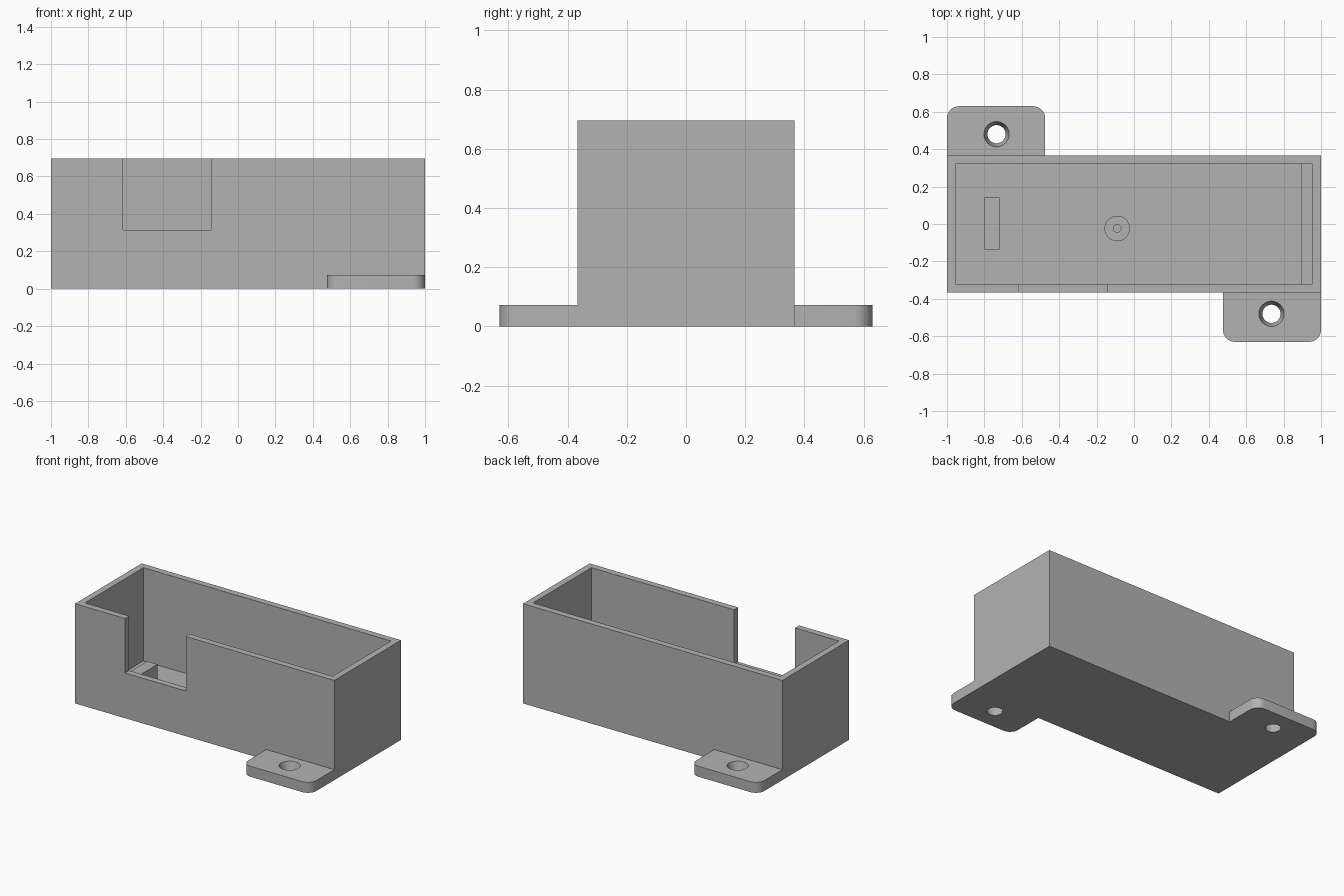
import bpy
import bmesh
from math import cos, sin, pi, radians

if "Cube" in bpy.data.objects:
    bpy.data.objects.remove(bpy.data.objects["Cube"], do_unlink=True)

grey = bpy.data.materials.new("plain grey")
grey.use_nodes = True
GREY = (0.45, 0.45, 0.45, 1)
grey.diffuse_color = GREY
grey.node_tree.nodes["Principled BSDF"].inputs["Base Color"].default_value = GREY

HX, HY, TOP = 1.0, 0.367, 0.695      # outer half sizes and height
WALL = FLOOR = 0.045
TAB_Y, TAB_TOP, TAB_X = 0.63, 0.073, 0.475
SINK = 0.01                          # overlap of joined parts


def prism(name, points, z0, z1):
    """Extrude a flat outline between two heights."""
    bm = bmesh.new()
    face = bm.faces.new([bm.verts.new((x, y, z0)) for x, y in points])
    ext = bmesh.ops.extrude_face_region(bm, geom=[face])
    for v in ext["geom"]:
        if isinstance(v, bmesh.types.BMVert):
            v.co.z = z1
    bmesh.ops.recalc_face_normals(bm, faces=bm.faces)
    return finish(name, bm)


def finish(name, bm):
    mesh = bpy.data.meshes.new(name)
    bm.to_mesh(mesh)
    bm.free()
    mesh.materials.append(grey)
    ob = bpy.data.objects.new(name, mesh)
    bpy.context.collection.objects.link(ob)
    return ob


def box(name, x0, x1, y0, y1, z0, z1):
    return prism(name, [(x0, y0), (x1, y0), (x1, y1), (x0, y1)], z0, z1)


def cone(name, x, y, z0, z1, r0, r1):
    bm = bmesh.new()
    bmesh.ops.create_cone(bm, cap_ends=True, segments=48, radius1=r0,
                          radius2=r1, depth=z1 - z0)
    bmesh.ops.translate(bm, verts=bm.verts, vec=(x, y, (z0 + z1) / 2))
    return finish(name, bm)


def combine(target, other, operation):
    """Apply a boolean and drop the tool object."""
    mod = target.modifiers.new("join", 'BOOLEAN')
    mod.operation, mod.object, mod.solver = operation, other, 'EXACT'
    bpy.ops.object.select_all(action='DESELECT')
    bpy.context.view_layer.objects.active = target
    target.select_set(True)
    bpy.ops.object.modifier_apply(modifier=mod.name)
    bpy.data.objects.remove(other, do_unlink=True)


# Open tray with a notch in the front wall
tray = box("tray", -HX, HX, -HY, HY, 0, TOP)
combine(tray, box("cavity", -HX + WALL, HX - WALL, -HY + WALL, HY - WALL,
                  FLOOR, TOP + 0.1), 'DIFFERENCE')
combine(tray, box("notch", -0.615, -0.145, -HY - 0.1, -HY + WALL + 0.05,
                  0.315, TOP + 0.1), 'DIFFERENCE')

# Two mounting tabs with rounded outer corners and tapered screw holes
R = 0.065
for s in (1, -1):
    outline = [(HX, -HY + SINK), (TAB_X, -HY + SINK)]
    for cx, start in ((TAB_X + R, pi), (HX - R, 1.5 * pi)):
        for i in range(9):
            a = start + i * pi / 16
            outline.append((cx + R * cos(a), -TAB_Y + R + R * sin(a)))
    tab = prism("mounting_tab", [(s * x, s * y) for x, y in outline], 0, TAB_TOP)
    combine(tab, cone("screw_hole", s * 0.735, s * -0.48, -0.01, TAB_TOP + 0.01,
                      0.046, 0.07), 'DIFFERENCE')
    combine(tray, tab, 'UNION')

# Support block and end ledge on the floor
box("support_block", -0.8, -0.72, -0.135, 0.142, FLOOR - SINK, 0.153)
box("end_ledge", 0.893, HX - WALL + SINK, -HY + WALL - SINK, HY - WALL + SINK,
    FLOOR - SINK, 0.153)

# Round post with a small pilot hole
post = cone("screw_post", -0.09, -0.024, FLOOR - SINK, 0.153, 0.068, 0.068)
combine(post, cone("pilot_hole", -0.09, -0.024, FLOOR, 0.2, 0.02, 0.02), 'DIFFERENCE')

for ob in (tray, post):
    bpy.ops.object.select_all(action='DESELECT')
    bpy.context.view_layer.objects.active = ob
    ob.select_set(True)
    bpy.ops.object.shade_smooth_by_angle(angle=radians(30))
